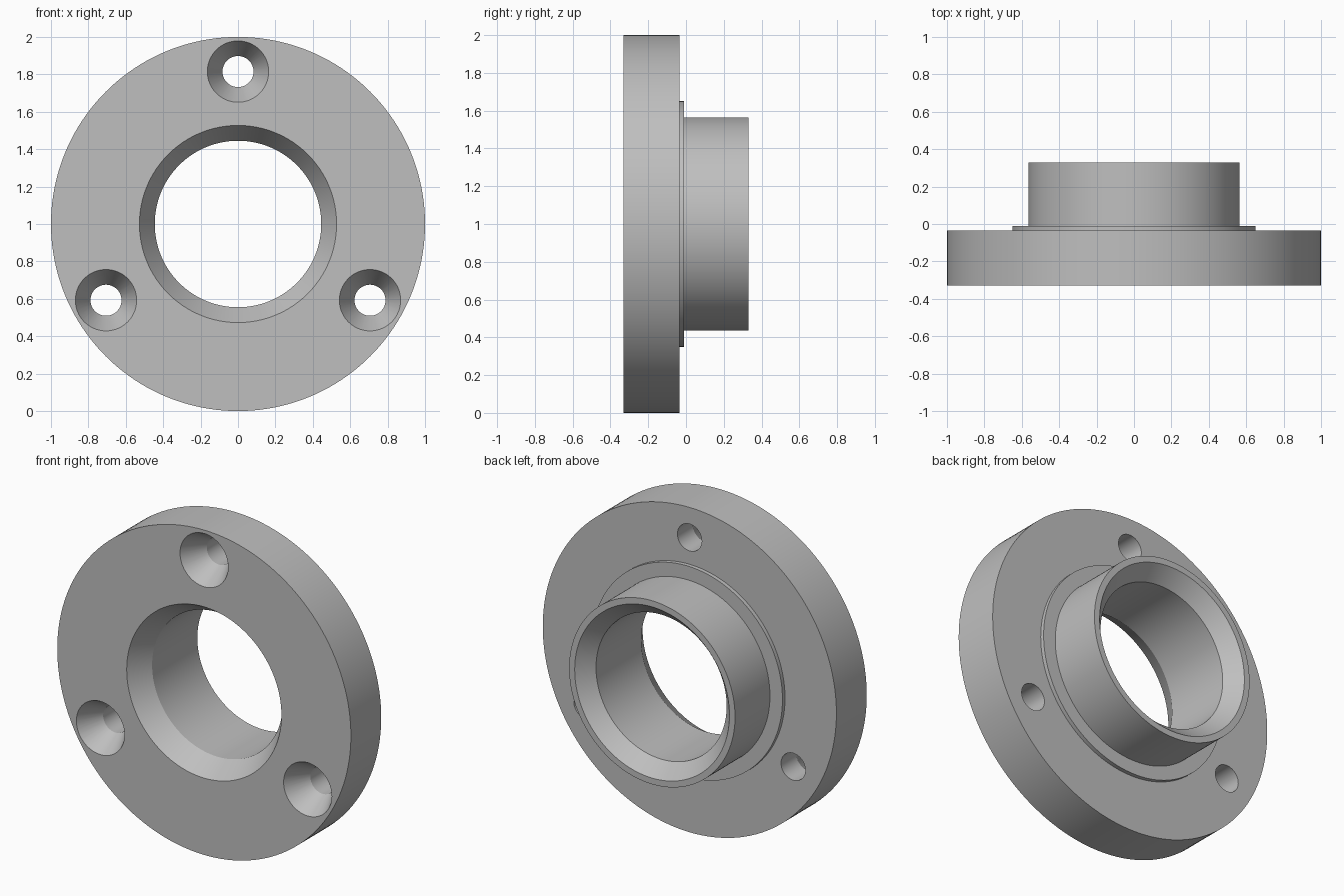
import bpy, bmesh
from math import pi, sin, cos
from mathutils import Vector

cube = bpy.data.objects.get("Cube")
if cube:
    bpy.data.objects.remove(cube)

steel = bpy.data.materials.new("light_grey_metal")
steel.use_nodes = True
GREY = (0.52, 0.52, 0.52, 1)
steel.diffuse_color = GREY
steel.node_tree.nodes["Principled BSDF"].inputs["Base Color"].default_value = GREY


def lathe(bm, profile, centre, steps, closed):
    """Spin (radius, y) points about a y axis through centre."""
    part = bmesh.new()
    verts = [part.verts.new(centre + Vector((r, y, 0))) for r, y in profile]
    edges = [part.edges.new(pair) for pair in zip(verts, verts[1:])]
    if closed:
        edges.append(part.edges.new((verts[-1], verts[0])))
    bmesh.ops.spin(part, geom=verts + edges, cent=centre, axis=(0, 1, 0),
                   angle=2 * pi, steps=steps, use_duplicate=False)
    bmesh.ops.remove_doubles(part, verts=part.verts, dist=1e-5)
    bmesh.ops.recalc_face_normals(part, faces=part.faces)
    temp = bpy.data.meshes.new("temp")
    part.to_mesh(temp)
    part.free()
    bm.from_mesh(temp)
    bpy.data.meshes.remove(temp)


def make_object(name, bm):
    mesh = bpy.data.meshes.new(name)
    bm.to_mesh(mesh)
    bm.free()
    mesh.materials.append(steel)
    obj = bpy.data.objects.new(name, mesh)
    bpy.context.collection.objects.link(obj)
    return obj


# Flange, locating step, hub and bore with a chamfer at each end
FRONT, BACK, BORE, MOUTH = -0.33, 0.33, 0.445, 0.527
body = bmesh.new()
lathe(body, [(MOUTH, FRONT), (1, FRONT), (1, -0.035), (0.65, -0.035),
             (0.65, -0.01), (0.565, -0.01), (0.565, BACK), (MOUTH, BACK),
             (BORE, BACK - 0.09), (BORE, FRONT + 0.13)],
      Vector((0, 0, 1)), 160, True)
flange = make_object("flanged_bushing", body)

# Three countersunk screw holes
HOLE, SINK, DEPTH, OVER = 0.083, 0.164, 0.145, 0.1
slope = (SINK - HOLE) / DEPTH
drill = bmesh.new()
for i in range(3):
    a = pi / 2 + i * 2 * pi / 3
    lathe(drill, [(0, FRONT - OVER), (SINK + slope * OVER, FRONT - OVER),
                  (HOLE, FRONT + DEPTH), (HOLE, OVER), (0, OVER)],
          Vector((0.815 * cos(a), 0, 1 + 0.815 * sin(a))), 64, False)
cutter = make_object("screw_hole_cutter", drill)
cutter.hide_render = True

cut = flange.modifiers.new("screw_holes", 'BOOLEAN')
cut.operation = 'DIFFERENCE'
cut.solver = 'EXACT'
cut.object = cutter

# Apply the cut, then smooth the round walls while keeping the rims crisp
bpy.ops.object.select_all(action='DESELECT')
flange.select_set(True)
bpy.context.view_layer.objects.active = flange
bpy.ops.object.modifier_apply(modifier=cut.name)
bpy.data.objects.remove(cutter)
bpy.ops.object.shade_smooth_by_angle(angle=pi / 9)
